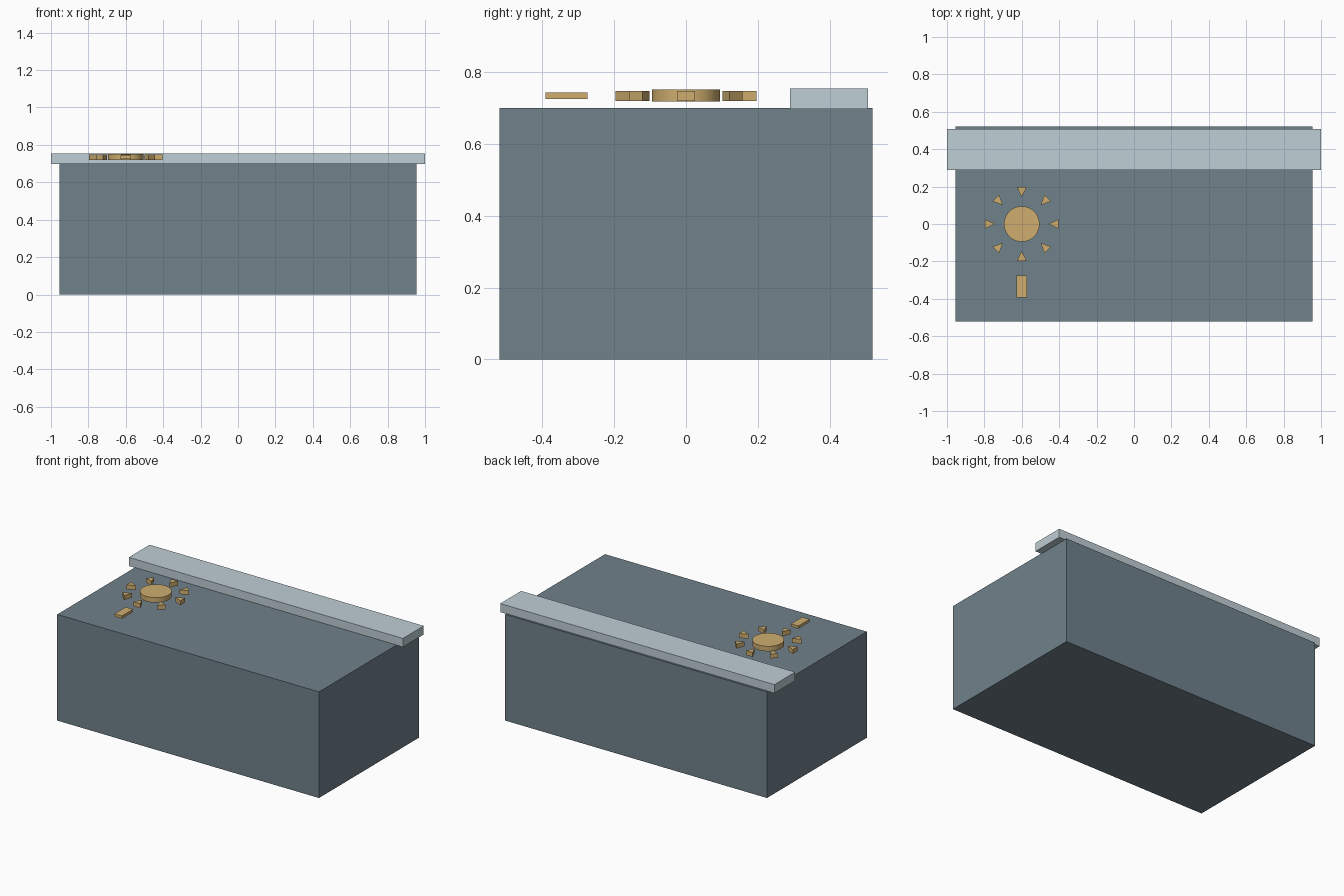
import bpy, bmesh
from math import cos, sin, pi
from mathutils import Matrix, Vector

if "Cube" in bpy.data.objects:
    bpy.data.objects.remove(bpy.data.objects["Cube"])


def material(name, rgb):
    m = bpy.data.materials.new(name)
    m.diffuse_color = (*rgb, 1)
    m.use_nodes = True
    m.node_tree.nodes["Principled BSDF"].inputs["Base Color"].default_value = m.diffuse_color
    return m


SLATE = material("slate", (0.16, 0.22, 0.26))
PALE = material("pale_blue", (0.52, 0.62, 0.67))
GOLD = material("gold", (0.62, 0.42, 0.16))


def prism(name, outline, z0, z1, mat):
    """Extrude a flat outline between two heights."""
    bm = bmesh.new()
    face = bm.faces.new([bm.verts.new((x, y, z0)) for x, y in outline])
    ext = bmesh.ops.extrude_face_region(bm, geom=[face])
    top = [v for v in ext["geom"] if isinstance(v, bmesh.types.BMVert)]
    bmesh.ops.translate(bm, verts=top, vec=(0, 0, z1 - z0))
    bmesh.ops.recalc_face_normals(bm, faces=bm.faces)
    mesh = bpy.data.meshes.new(name)
    bm.to_mesh(mesh)
    bm.free()
    mesh.materials.append(mat)
    ob = bpy.data.objects.new(name, mesh)
    bpy.context.collection.objects.link(ob)
    return ob


def box(name, x0, x1, y0, y1, z0, z1, mat):
    return prism(name, [(x0, y0), (x1, y0), (x1, y1), (x0, y1)], z0, z1, mat)


# Main block and the rail along its back edge
box("body", -0.955, 0.955, -0.52, 0.52, 0, 0.70, SLATE)
box("back_rail", -1, 1, 0.29, 0.507, 0.698, 0.755, PALE)

# Round dial floating just above the top
cx = -0.6
N = 48
disc = prism("dial_disc", [(cx + 0.095 * cos(2 * pi * i / N), 0.095 * sin(2 * pi * i / N))
                           for i in range(N)], 0.718, 0.751, GOLD)
bpy.context.view_layer.objects.active = disc
disc.select_set(True)
bpy.ops.object.shade_smooth_by_angle()

# Eight wedges around the dial, tips pointing inwards
for k in range(8):
    turn = Matrix.Rotation(k * pi / 4, 2)
    pts = [turn @ Vector(p) for p in ((0.143, 0), (0.197, -0.025), (0.197, 0.025))]
    prism(f"ray_{k + 1}", [(cx + p.x, p.y) for p in pts], 0.719, 0.748, GOLD)

# Small bar in front of the dial
box("handle_bar", cx - 0.027, cx + 0.027, -0.392, -0.275, 0.725, 0.743, GOLD)
